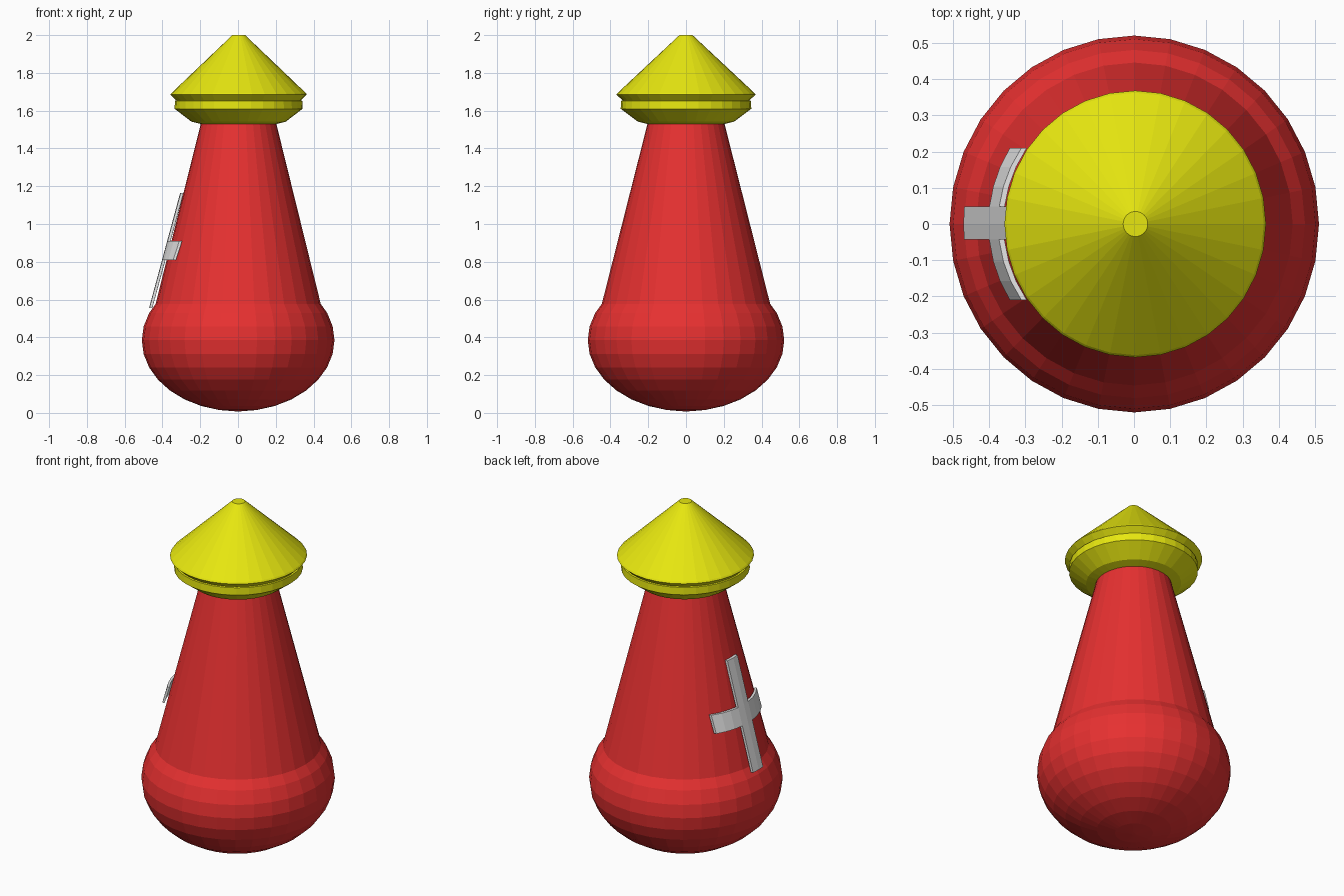
import bpy, bmesh, math

if "Cube" in bpy.data.objects:
    bpy.data.objects.remove(bpy.data.objects["Cube"])

SIDES = 32


def material(name, rgb):
    m = bpy.data.materials.new(name)
    m.diffuse_color = (*rgb, 1)
    m.use_nodes = True
    m.node_tree.nodes["Principled BSDF"].inputs["Base Color"].default_value = m.diffuse_color
    return m


def finish(bm, name, mat):
    bmesh.ops.recalc_face_normals(bm, faces=bm.faces)
    me = bpy.data.meshes.new(name)
    bm.to_mesh(me)
    bm.free()
    me.materials.append(mat)
    ob = bpy.data.objects.new(name, me)
    bpy.context.collection.objects.link(ob)
    return ob


def lathe(name, profile, mat, lean=0.0):
    """Spin (radius, z) points round z; slightly wider in y, closed at both ends."""
    bm = bmesh.new()
    rings = []
    for r, z in profile:
        ring = []
        for i in range(SIDES):
            a = 2 * math.pi * i / SIDES
            ring.append(bm.verts.new((r * math.cos(a) + lean * z,
                                      r * 1.02 * math.sin(a), z)))
        rings.append(ring)
    for lo, hi in zip(rings, rings[1:]):
        for i in range(SIDES):
            j = (i + 1) % SIDES
            bm.faces.new((lo[i], lo[j], hi[j], hi[i]))
    bm.faces.new(rings[0][::-1])
    bm.faces.new(rings[-1])
    return finish(bm, name, mat)


red = material("red", (0.8, 0.03, 0.03))
yellow = material("yellow", (0.8, 0.8, 0.005))
grey = material("light grey", (0.8, 0.8, 0.8))

# Body: rounded base blending into a tall cone
body = [(0.01, 0.008)]
for k in range(-7, 3):
    a = math.radians(11.25 * k)
    body.append((0.51 * math.cos(a), 0.385 + 0.377 * math.sin(a)))
body += [(0.437, 0.577), (0.2, 1.53), (0.19, 1.57)]
lathe("body", body, red, 0.002)

# Cap: collar band with a pointed roof
cap = [(0.19, 1.527), (0.25, 1.542), (0.339, 1.61), (0.337, 1.652),
       (0.33, 1.655), (0.361, 1.685), (0.355, 1.694), (0.034, 2.0)]
lathe("cap", cap, yellow, 0.002)

# Cross plate: plus-shaped grid bent round the left side of the cone
ys = [-0.21, -0.158, -0.104, -0.043, 0.0, 0.049, 0.104, 0.158, 0.21]
zs = [0.555, 0.81, 0.91, 1.165]
bm = bmesh.new()
grid = {}


def vert(i, j):
    if (i, j) not in grid:
        r = 0.471 - 0.27 * (zs[j] - 0.555)
        grid[i, j] = bm.verts.new((-math.sqrt(r * r - ys[i] ** 2), ys[i], zs[j]))
    return grid[i, j]


for i in range(len(ys) - 1):
    for j in range(3):
        if j == 1 or i in (3, 4):
            bm.faces.new((vert(i, j), vert(i + 1, j), vert(i + 1, j + 1), vert(i, j + 1)))
outer = list(bm.faces)
ext = bmesh.ops.extrude_face_region(bm, geom=outer, use_keep_orig=True)
inner = [g for g in ext["geom"] if isinstance(g, bmesh.types.BMVert)]
bmesh.ops.translate(bm, verts=inner, vec=(0.015, 0, 0))
finish(bm, "cross_plate", grey)
